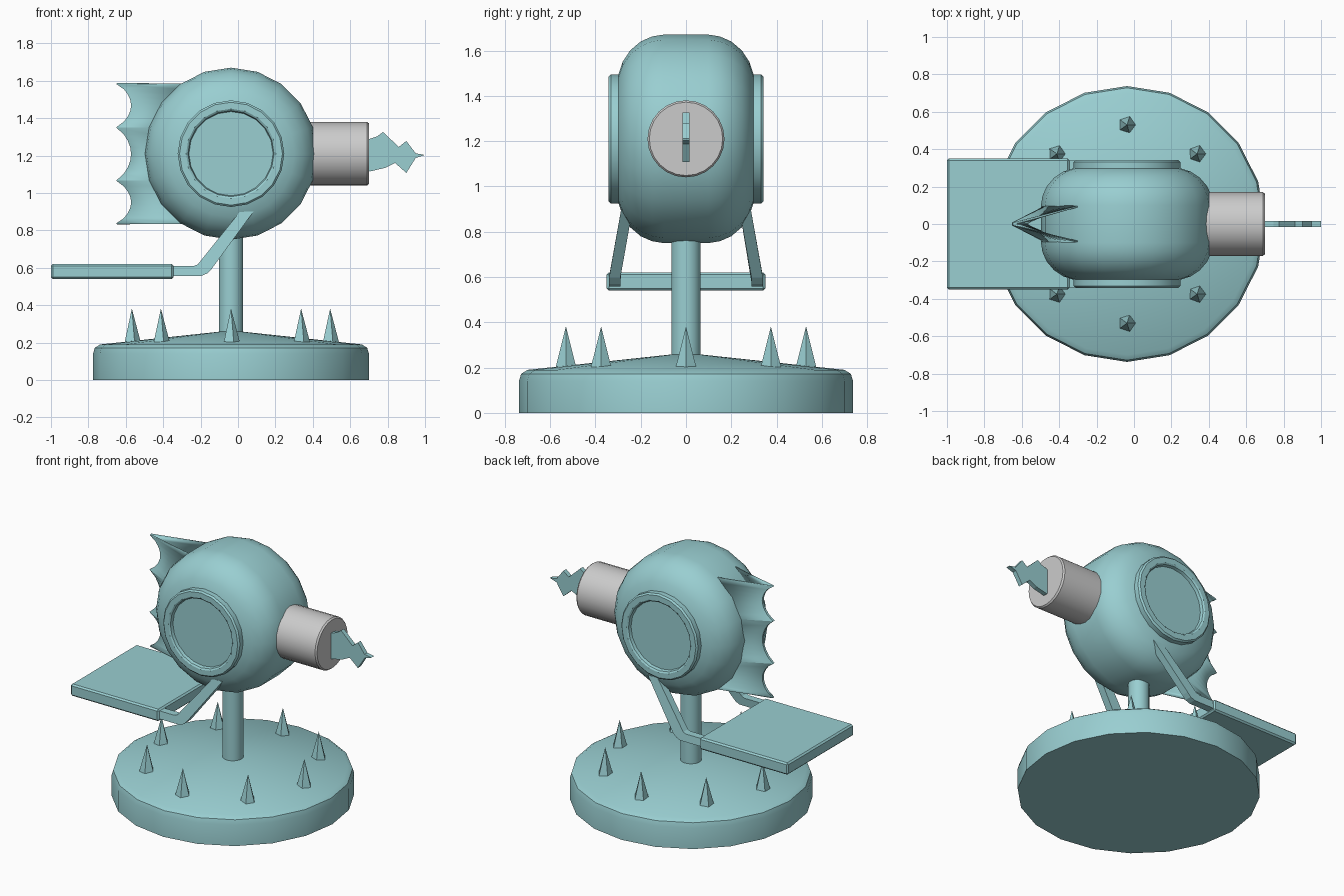
import bpy, bmesh, math
from mathutils import Matrix, Vector

if "Cube" in bpy.data.objects:
    bpy.data.objects.remove(bpy.data.objects["Cube"])

CX, CZ = -0.0375, 1.21          # body centre
teal = bpy.data.materials.new("teal")
teal.diffuse_color = (0.32, 0.62, 0.64, 1)
teal.use_nodes = True
teal.node_tree.nodes["Principled BSDF"].inputs["Base Color"].default_value = teal.diffuse_color


def finish(name, bm, mat=teal, smooth=30):
    bmesh.ops.recalc_face_normals(bm, faces=bm.faces)
    me = bpy.data.meshes.new(name)
    bm.to_mesh(me)
    bm.free()
    ob = bpy.data.objects.new(name, me)
    bpy.context.collection.objects.link(ob)
    if mat:
        me.materials.append(mat)
    if smooth:
        bpy.ops.object.select_all(action='DESELECT')
        ob.select_set(True)
        bpy.context.view_layer.objects.active = ob
        bpy.ops.object.shade_smooth_by_angle(angle=math.radians(smooth))
    return ob


def lathe(name, profile, sides, loc, axis='Z', mat=teal):
    """Revolve (radius, height) points round an axis."""
    bm = bmesh.new()
    rings = []
    for r, h in profile:
        if r == 0:
            rings.append([bm.verts.new((0, 0, h))] * sides)
        else:
            rings.append([bm.verts.new((r * math.cos(a), r * math.sin(a), h))
                          for a in (math.tau * i / sides for i in range(sides))])
    for a, b in zip(rings, rings[1:]):
        for i in range(sides):
            j = (i + 1) % sides
            quad = list(dict.fromkeys((a[i], a[j], b[j], b[i])))
            bm.faces.new(quad)
    rot = {'Z': Matrix(), 'Y': Matrix.Rotation(-math.pi / 2, 4, 'X'),
           'X': Matrix.Rotation(math.pi / 2, 4, 'Y')}[axis]
    bm.transform(Matrix.Translation(loc) @ rot)
    return finish(name, bm, mat)


def plate(name, outline, thick, y_at=lambda z: 0):
    """Extrude an (x, z) outline along y; y_at gives the mid-plane."""
    bm = bmesh.new()
    a, b = ([bm.verts.new((x, y_at(z) + s * thick / 2, z)) for x, z in outline] for s in (-1, 1))
    bm.faces.new(a)
    bm.faces.new(b[::-1])
    for i in range(len(a)):
        j = (i + 1) % len(a)
        bm.faces.new((a[i], b[i], b[j], a[j]))
    return finish(name, bm, smooth=0)


# Base and post
lathe("base", [(0, 0), (0.7375, 0), (0.7375, 0.14), (0.728, 0.172), (0.70, 0.19), (0, 0.265)],
      20, (CX, 0, 0))
lathe("post", [(0, 0.2), (0.065, 0.2), (0.065, 0.85), (0, 0.85)], 20, (CX, 0, 0))

# Spikes on the base
for i in range(8):
    a = math.tau * i / 8
    lathe("base_spike", [(0, 0.2), (0.048, 0.2), (0, 0.382)], 5,
          (CX + 0.53 * math.cos(a), 0.53 * math.sin(a), 0))

# Round body with a raised ring and recessed disc on each side
half = [(0.46, 0.1), (0.452, 0.15), (0.43, 0.2), (0.39, 0.247), (0.34, 0.28), (0.285, 0.298),
        (0.285, 0.332), (0.275, 0.342), (0.24, 0.342), (0.23, 0.335), (0.225, 0.315), (0, 0.315)]
lathe("body", [(r, -h) for r, h in half[::-1]] + half, 20, (CX, 0, CZ), 'Y')

# Barrel
lathe("barrel", [(0, 0.3), (0.17, 0.3), (0.17, 0.69), (0.162, 0.70), (0, 0.70)],
      24, (0, 0, CZ), 'X', None)

# Zigzag tip in the barrel
plate("barrel_tip", [(0.66, 1.27), (0.705, 1.29), (0.745, 1.303), (0.775, 1.326), (0.86, 1.246),
                     (0.90, 1.278), (0.95, 1.212), (1.0, 1.203), (0.95, 1.187), (0.90, 1.107),
                     (0.84, 1.16), (0.786, 1.134), (0.705, 1.115), (0.66, 1.14)], 0.03)

# Seat
bm = bmesh.new()
bmesh.ops.create_cube(bm, size=1, matrix=Matrix.Translation((-0.672, 0, 0.58))
                      @ Matrix.Diagonal((0.655, 0.70, 0.08, 1)))
bmesh.ops.bevel(bm, geom=bm.edges[:], offset=0.01, segments=1, affect='EDGES')
finish("seat", bm, smooth=0)

# Seat arms, leaning inward to the body
arm = [(-0.37, 0.61), (-0.235, 0.61), (-0.215, 0.618), (0.01, 0.9), (0.083, 0.9),
       (-0.14, 0.595), (-0.165, 0.57), (-0.195, 0.557), (-0.37, 0.557)]
for s in (-1, 1):
    plate("seat_arm", arm, 0.05, lambda z: s * (0.315 - 0.18 * max(0, z - 0.6)))

# Scalloped rear fin: two sheets from a wavy spine to the body
bm = bmesh.new()
tips = [1.585, 1.35, 1.066, 0.835]
rows = []
for k in range(3):
    for n in range(8 if k < 2 else 9):
        t = n / 8
        z = tips[k] + (tips[k + 1] - tips[k]) * t
        xs = -0.648 + 0.08 * max(0, math.sin(math.pi * t)) ** 0.7
        xb = CX - math.sqrt(0.455 ** 2 - (z - CZ) ** 2) + 0.01
        rows.append([bm.verts.new(p) for p in ((xb, 0.098, z), (xs, 0.006, z),
                                               (xs, -0.006, z), (xb, -0.098, z))])
for a, b in zip(rows, rows[1:]):
    for i in range(3):
        bm.faces.new((a[i], a[i + 1], b[i + 1], b[i]))
fin = finish("rear_fin", bm)
sol = fin.modifiers.new("thickness", 'SOLIDIFY')
sol.thickness = 0.008
sol.offset = 0
